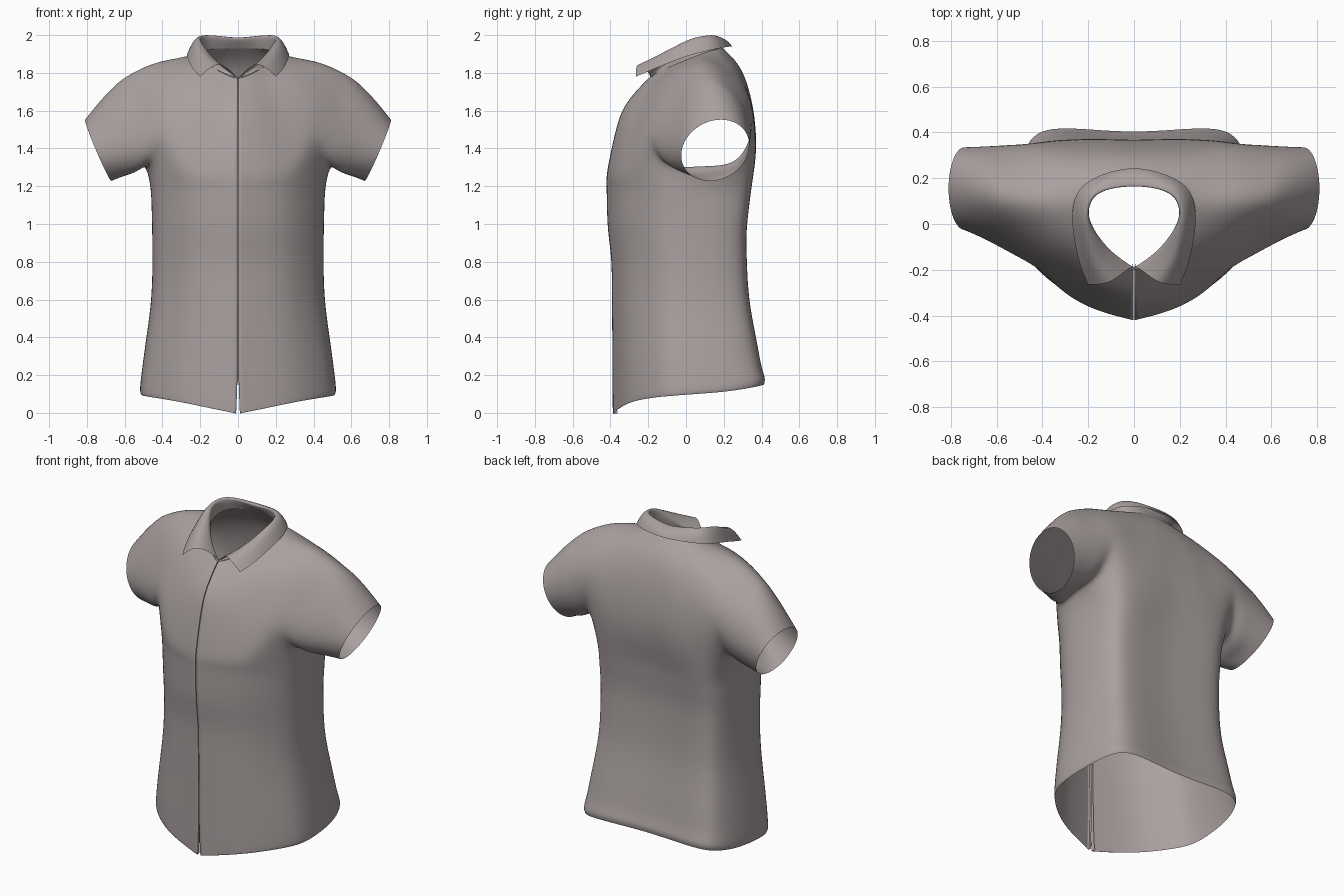
import bpy
import bmesh
from math import sin, cos, radians
from mathutils import Vector

if "Cube" in bpy.data.objects:
    bpy.data.objects.remove(bpy.data.objects["Cube"])

fabric = bpy.data.materials.new("warm grey fabric")
fabric.use_nodes = True
colour = (0.40, 0.355, 0.35, 1)
fabric.diffuse_color = colour
fabric.node_tree.nodes["Principled BSDF"].inputs["Base Color"].default_value = colour


def half_loop(keys):
    """Smooth path from front centre to back centre, with a point between each two keys."""
    p = [Vector(k) for k in keys]
    first = p[1] - p[0]
    tangents = [Vector((first.x, first.y * 0.3, first.z * 0.3))]
    tangents += [(b - a) / 2 for a, b in zip(p, p[2:])]
    tangents.append(Vector((p[-1].x - p[-2].x, 0, 0)))
    path = [p[0]]
    for i in range(len(p) - 1):
        path.append((p[i] + p[i+1]) / 2 + (tangents[i] - tangents[i+1]) / 8)
        path.append(p[i+1])
    return path


def add_row(bm, points):
    return [bm.verts.new(p) for p in points]


def bridge(bm, a, b, closed=False):
    n = len(a)
    for i in range(n if closed else n - 1):
        j = (i + 1) % n
        bm.faces.new((a[i], a[j], b[j], b[i]))


def finish(bm, name):
    """Mirror the half, subdivide it and fit the cage so the surface meets its points."""
    bmesh.ops.mirror(bm, geom=bm.verts[:] + bm.edges[:] + bm.faces[:],
                     axis='X', merge_dist=0.0002)
    bmesh.ops.recalc_face_normals(bm, faces=bm.faces[:])
    mesh = bpy.data.meshes.new(name)
    bm.to_mesh(mesh)
    bm.free()
    mesh.materials.append(fabric)
    for face in mesh.polygons:
        face.use_smooth = True
    obj = bpy.data.objects.new(name, mesh)
    bpy.context.collection.objects.link(obj)
    sub = obj.modifiers.new("smooth cloth", 'SUBSURF')
    sub.levels = sub.render_levels = 3
    targets = [v.co.copy() for v in mesh.vertices]
    for _ in range(4):
        bpy.context.view_layer.update()
        depsgraph = bpy.context.evaluated_depsgraph_get()
        surface = obj.evaluated_get(depsgraph).data
        moves = [t - surface.vertices[i].co for i, t in enumerate(targets)]
        for v, move in zip(mesh.vertices, moves):
            v.co += move * 0.8
        mesh.update()
        obj.update_tag()


# Shirt body: yoke rings run from the neck out over the shoulders
bm = bmesh.new()
fold_crease = bm.edges.layers.float.new("crease_edge")
GAP = 0.002
neck_keys = [(GAP, -.2, 1.77), (.1, -.13, 1.81), (.18, -.02, 1.86), (.205, .07, 1.895),
             (.165, .145, 1.92), (.08, .185, 1.93), (0, .195, 1.93)]
yoke_keys = [
    neck_keys,
    [(GAP, -.32, 1.63), (.17, -.225, 1.67), (.29, -.085, 1.79), (.335, .085, 1.873),
     (.29, .225, 1.845), (.16, .285, 1.81), (0, .29, 1.82)],
    [(GAP, -.377, 1.47), (.24, -.28, 1.49), (.41, -.105, 1.69), (.46, .1, 1.845),
     (.425, .295, 1.73), (.25, .35, 1.62), (0, .35, 1.63)],
    [(GAP, -.415, 1.29), (.29, -.305, 1.31), (.51, -.085, 1.6), (.58, .11, 1.785),
     (.545, .31, 1.64), (.3, .367, 1.4), (0, .367, 1.4)],
]
yoke = [add_row(bm, half_loop(keys)) for keys in yoke_keys]
for a, b in zip(yoke, yoke[1:]):
    bridge(bm, a, b)
split = yoke[-1]
underarm = add_row(bm, [(.46, -.1, 1.31), (.495, .08, 1.305), (.485, .26, 1.33)])

# Sleeve: closed loops from the armhole to a tilted cuff, fuller over the top
armhole = split[3:10] + underarm[::-1]
centre = Vector((.74, .155, 1.39))
cuff = []
for i in range(10):
    a = radians(36 * (i - 3))
    y = .18 * sin(a)
    cuff.append(centre + Vector((.07 * cos(a), y, .16 * cos(a) + .15 * y)))
start = [v.co.copy() for v in armhole]
previous = armhole
for t in (.3, .62, .92, 1):
    points = [s.lerp(c, t) for s, c in zip(start, cuff)]
    middle = sum(points, Vector()) / len(points)
    for p in points:
        p.z += .4 * t * (1 - t) * max(0, p.z - middle.z)
    ring = add_row(bm, points)
    bridge(bm, previous, ring, True)
    previous = ring

# Torso: rings scaled from one outline, ending in a curved hem
outline = [(0, -1), (.31, -.9), (.6, -.74), (.85, -.46), (.97, -.2), (1, .12),
           (.97, .55), (.85, .91), (.6, 1), (.3, .985), (0, .97)]
hem = [0, .028, .058, .08, .09, .1, .115, .14, .15, .15, .15]


def torso_ring(heights, front, side, back, gap=GAP):
    points = [Vector((x * side, y * (front if y < 0 else back), z))
              for (x, y), z in zip(outline, heights)]
    points[0].x = gap
    return add_row(bm, points)


chest = split[:4] + underarm + split[9:]
torso = [chest]
for z, front, side, back in [(1.2, .42, .464, .347), (1.08, .418, .457, .332),
                             (.95, .411, .454, .32), (.8, .395, .453, .322),
                             (.6, .392, .46, .335), (.4, .39, .485, .37),
                             (.25, .389, .505, .398)]:
    torso.append(torso_ring([z] * len(hem), front, side, back))
torso.append(torso_ring([z + .035 for z in hem], .388, .518, .416, .008))
torso.append(torso_ring(hem, .385, .513, .412, .012))
for a, b in zip(torso, torso[1:]):
    bridge(bm, a, b)

# Placket: the front edge folds sharply inwards
front_edge = [row[0] for row in yoke + torso[1:]]
lip = add_row(bm, [v.co + Vector((.004, .022, 0)) for v in front_edge])
bridge(bm, front_edge, lip)
for a, b in zip(front_edge, front_edge[1:]):
    bm.edges.get((a, b))[fold_crease] = 1
finish(bm, "shirt_body")

# Collar: inner stand on the neck seam, fold, leaf and pointed outer edge
bm = bmesh.new()
tip_crease = bm.verts.layers.float.new("crease_vert")
leaf_keys = [
    [(.015, -.19, 1.785), (.186, -.01, 1.95), (.165, .125, 1.995), (0, .163, 1.985)],
    [(.1, -.25, 1.845), (.222, -.03, 1.947), (.2, .145, 1.982), (0, .213, 1.973)],
    [(.2, -.265, 1.78), (.267, -.02, 1.88), (.225, .165, 1.928), (0, .243, 1.94)],
]
collar = [add_row(bm, neck_keys)] + [add_row(bm, half_loop(keys)) for keys in leaf_keys]
for a, b in zip(collar, collar[1:]):
    bridge(bm, a, b)
collar[-1][0][tip_crease] = 1
finish(bm, "collar")
